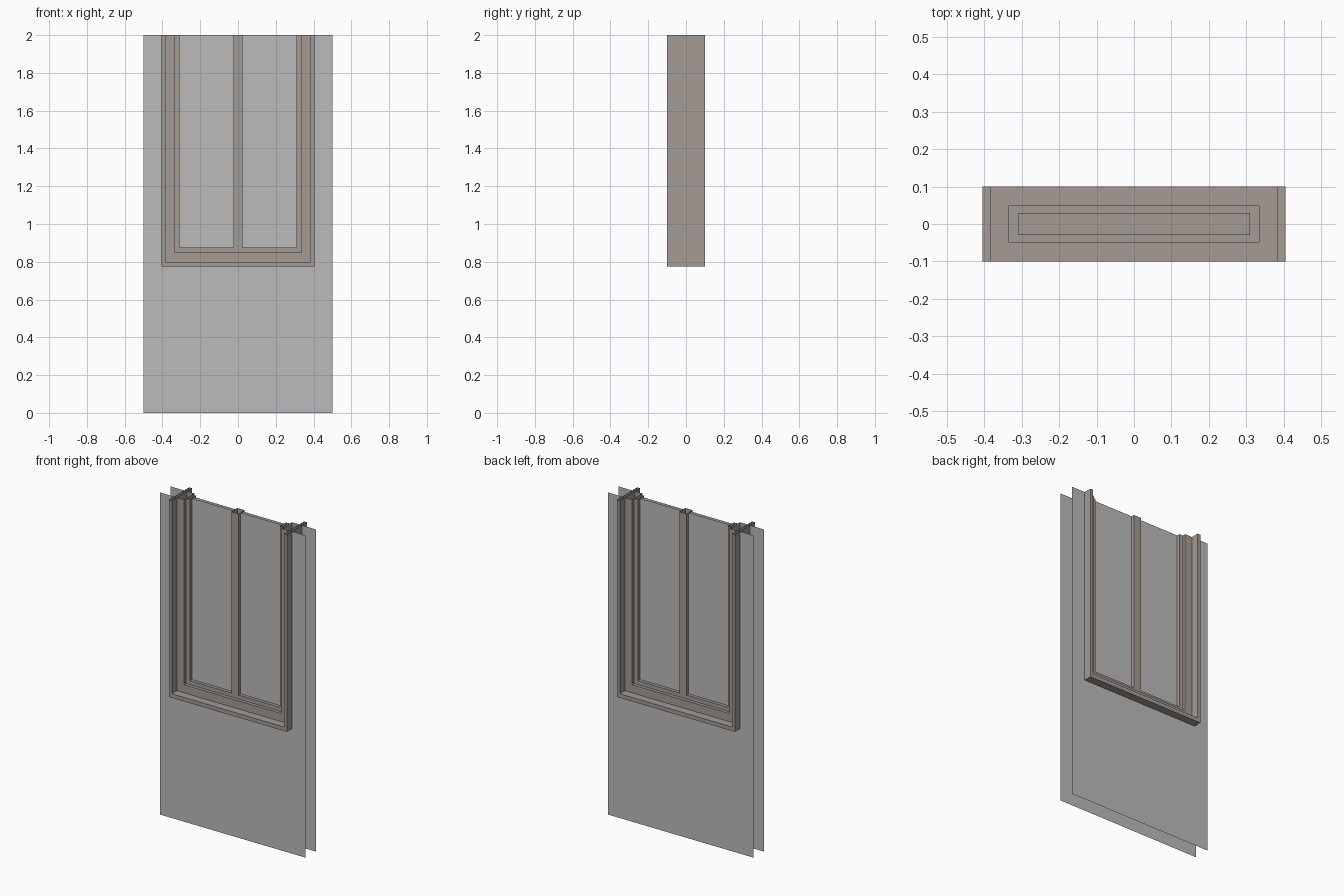
import bpy, bmesh

if "Cube" in bpy.data.objects:
    bpy.data.objects.remove(bpy.data.objects["Cube"])

def material(name, rgb):
    m = bpy.data.materials.new(name)
    m.diffuse_color = (*rgb, 1)
    m.use_nodes = True
    m.node_tree.nodes["Principled BSDF"].inputs["Base Color"].default_value = m.diffuse_color
    return m

PLASTER = material("grey_plaster", (0.50, 0.50, 0.50))
TRIM = material("taupe_trim", (0.37, 0.33, 0.30))
TOP = 2.0

def make_object(name, bm, mat):
    bmesh.ops.remove_doubles(bm, verts=bm.verts, dist=1e-5)
    mesh = bpy.data.meshes.new(name)
    bm.to_mesh(mesh)
    bm.free()
    mesh.materials.append(mat)
    bpy.context.collection.objects.link(bpy.data.objects.new(name, mesh))

def face(bm, pts):
    bm.faces.new([bm.verts.new(p) for p in pts])

def u_path(half, z):
    return [(-half, TOP), (-half, z), (half, z), (half, TOP)]

def u_ring(name, outer, inner, depth):
    """U-shaped box frame, open at its cut-off top."""
    bm = bmesh.new()
    o, i = u_path(*outer), u_path(*inner)
    for k in range(3):
        a, b, c, d = o[k], o[k + 1], i[k + 1], i[k]
        for p, q, y0, y1 in ((a, b, -depth, depth), (d, c, depth, -depth)):
            face(bm, [(p[0], y0, p[1]), (p[0], y1, p[1]),
                      (q[0], y1, q[1]), (q[0], y0, q[1])])
        face(bm, [(x, -depth, z) for x, z in (a, b, c, d)])
        face(bm, [(x, depth, z) for x, z in (d, c, b, a)])
    make_object(name, bm, TRIM)

def sheet(bm, pts, y, facing):
    face(bm, [(x, y, z) for x, z in (pts if facing < 0 else pts[::-1])])

# Wall skins, front and back, notched around the window
for name, s in (("front_wall", -1), ("back_wall", 1)):
    bm = bmesh.new()
    sheet(bm, [(-.5, 0), (.5, 0), (.5, TOP), (.395, TOP), (.395, .785),
               (-.395, .785), (-.395, TOP), (-.5, TOP)], s * .05, s)
    make_object(name, bm, PLASTER)

# Stepped window frame: three nested rings
u_ring("outer_casing", (.405, .775), (.385, .80), .10)
u_ring("window_frame", (.385, .80), (.335, .85), .05)
u_ring("window_sash", (.335, .85), (.31, .875), .03)

# Central mullion, open at top
bm = bmesh.new()
ring = [(-.025, -.03), (.025, -.03), (.025, .03), (-.025, .03)]
for (x0, y0), (x1, y1) in zip(ring, ring[1:] + ring[:1]):
    face(bm, [(x0, y0, .875), (x1, y1, .875), (x1, y1, TOP), (x0, y0, TOP)])
make_object("mullion", bm, TRIM)

# Double-sided panes
for side, x0, x1 in (("left", -.31, -.025), ("right", .025, .31)):
    bm = bmesh.new()
    for s in (-1, 1):
        sheet(bm, [(x0, .875), (x1, .875), (x1, TOP), (x0, TOP)], s * .01, s)
    make_object(side + "_pane", bm, PLASTER)
